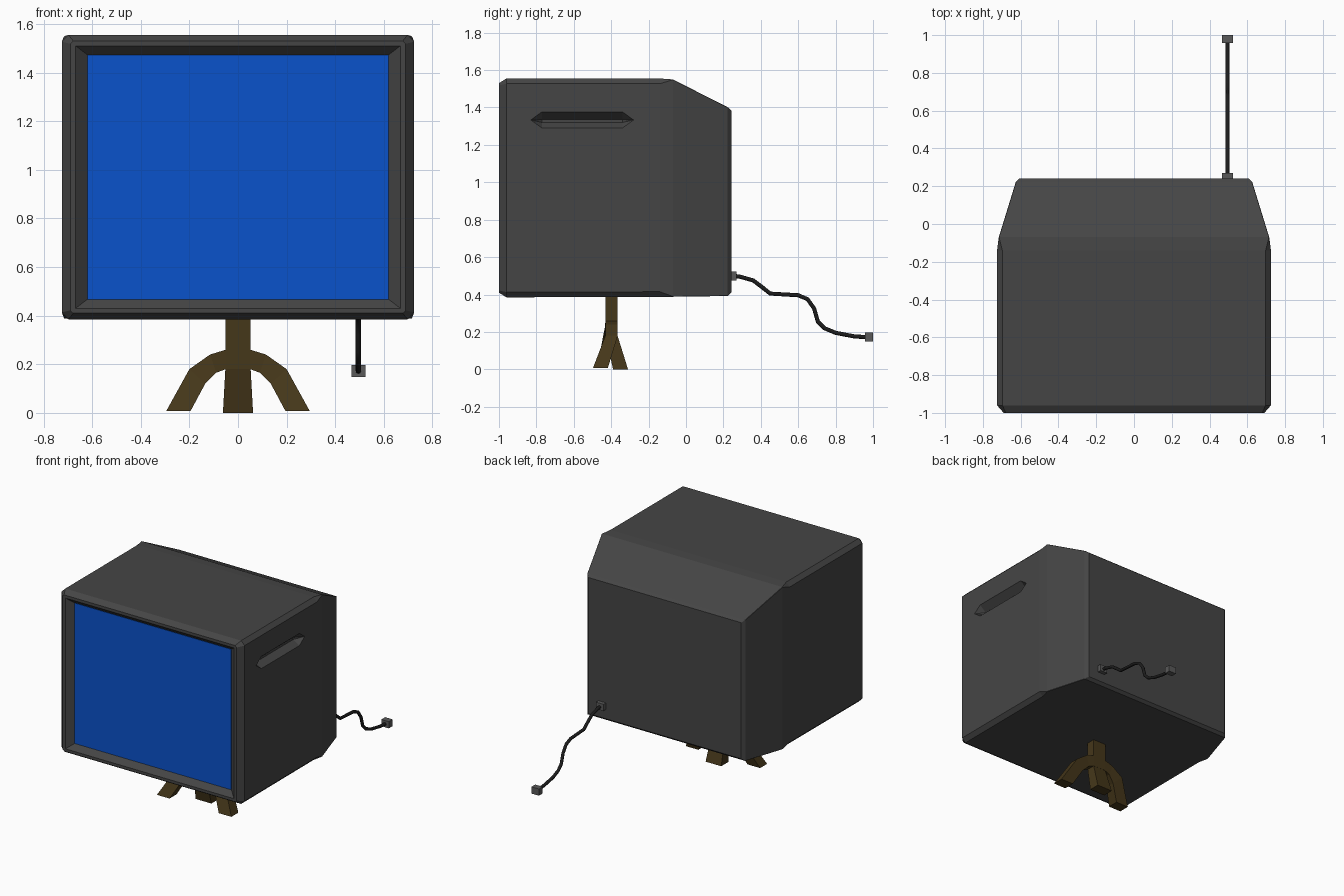
import bpy, bmesh

if "Cube" in bpy.data.objects:
    bpy.data.objects.remove(bpy.data.objects["Cube"])


def material(name, rgb):
    m = bpy.data.materials.new(name)
    m.diffuse_color = (*rgb, 1)
    m.use_nodes = True
    m.node_tree.nodes["Principled BSDF"].inputs["Base Color"].default_value = m.diffuse_color
    return m


DARK = material("dark_plastic", (0.06, 0.06, 0.06))
BLUE = material("screen_blue", (0.003, 0.085, 0.6))
WOOD = material("brown", (0.06, 0.038, 0.01))
BLACK = material("black_rubber", (0.012, 0.012, 0.012))
GREY = material("plug_grey", (0.1, 0.1, 0.1))


def finish(name, bm, mat):
    bmesh.ops.remove_doubles(bm, verts=bm.verts, dist=1e-4)
    bmesh.ops.recalc_face_normals(bm, faces=bm.faces)
    me = bpy.data.meshes.new(name)
    bm.to_mesh(me)
    bm.free()
    ob = bpy.data.objects.new(name, me)
    bpy.context.collection.objects.link(ob)
    if mat:
        me.materials.append(mat)
    return ob


def loft(name, rings, mat):
    bm = bmesh.new()
    loops = [[bm.verts.new(p) for p in r] for r in rings]
    n = len(loops[0])
    for a, b in zip(loops, loops[1:]):
        for i in range(n):
            j = (i + 1) % n
            bm.faces.new((a[i], a[j], b[j], b[i]))
    bm.faces.new(loops[0])
    bm.faces.new(loops[-1])
    return finish(name, bm, mat)


def box(name, x0, x1, y0, y1, z0, z1, mat):
    return loft(name, [[(x0, y0, z), (x1, y0, z), (x1, y1, z), (x0, y1, z)]
                       for z in (z0, z1)], mat)


def cut_rect(y, w, z0, z1, c):
    """Rectangle across the body with its corners cut by c."""
    return [(w, y, z0 + c), (w, y, z1 - c), (w - c, y, z1), (c - w, y, z1),
            (-w, y, z1 - c), (-w, y, z0 + c), (c - w, y, z0), (w - c, y, z0)]


# Monitor body: from the recessed screen, round the bezel, to the tapered back
body = loft("monitor_body", [cut_rect(*r) for r in (
    (-0.96, 0.62, 0.467, 1.473, 0),
    (-1.0, 0.668, 0.43, 1.51, 0),
    (-1.0, 0.69, 0.41, 1.53, 0.012),
    (-0.96, 0.725, 0.385, 1.555, 0.028),
    (-0.14, 0.725, 0.387, 1.555, 0.028),
    (-0.07, 0.716, 0.388, 1.55, 0.002),
    (0.222, 0.626, 0.392, 1.402, 0.002),
    (0.242, 0.605, 0.41, 1.385, 0.002))], DARK)

# Hand grip pressed into the right side
bm = bmesh.new()
for x, y, z in [(0.725, -0.83, 1.333), (0.725, -0.28, 1.333)] + \
        [(0.725, y, z) for y in (-0.77, -0.34) for z in (1.29, 1.377)] + \
        [(0.675, y, z) for y in (-0.77, -0.34) for z in (1.32, 1.335)]:
    bm.verts.new((x, y, z))
    if x > 0.7:
        bm.verts.new((0.76, y, z))
bmesh.ops.convex_hull(bm, input=bm.verts)
grip = finish("grip_cutter", bm, DARK)
grip.hide_render = True
grip.hide_viewport = True
cut = body.modifiers.new("grip", 'BOOLEAN')
cut.object = grip
cut.solver = 'EXACT'

# Screen
box("screen", -0.62, 0.62, -0.963, -0.955, 0.467, 1.473, BLUE)

# Stand post running down into the rear leg
loft("stand_post", [[(-w, y0, z), (w, y0, z), (w, y1, z), (-w, y1, z)]
                    for w, y0, y1, z in ((0.052, -0.43, -0.366, 0.40),
                                         (0.052, -0.43, -0.366, 0.18),
                                         (0.062, -0.39, -0.31, 0.0))], WOOD)

# Arched pair of front legs
half = [((0.05, 0.26), (0.05, 0.18)), ((0.115, 0.24), (0.09, 0.165)),
        ((0.2, 0.18), (0.135, 0.12)), ((0.295, 0.008), (0.195, 0.008))]
pairs = [((-a[0], a[1]), (-b[0], b[1])) for a, b in reversed(half)] + half


def leg_section(a, b):
    def p(q, s):
        lean = max(0, 1 - q[1] / 0.18)
        return (q[0], -0.398 - 0.062 * lean + s * (0.033 + 0.007 * lean), q[1])
    return [p(a, -1), p(a, 1), p(b, 1), p(b, -1)]


loft("front_legs", [leg_section(a, b) for a, b in pairs], WOOD)

# Cable and its two plugs
path = [(0.25, 0.5), (0.29, 0.495), (0.36, 0.475), (0.41, 0.437), (0.45, 0.405),
        (0.6, 0.396), (0.65, 0.375), (0.685, 0.325), (0.705, 0.255),
        (0.74, 0.22), (0.8, 0.195), (0.9, 0.176), (0.965, 0.172)]
cu = bpy.data.curves.new("cable", 'CURVE')
cu.dimensions = '3D'
cu.bevel_depth = 0.011
cu.bevel_resolution = 2
sp = cu.splines.new('POLY')
sp.points.add(len(path) - 1)
for pt, (y, z) in zip(sp.points, path):
    pt.co = (0.495, y, z, 1)
cu.materials.append(BLACK)
bpy.context.collection.objects.link(bpy.data.objects.new("cable", cu))

for name, y0, y1, z in (("wall_plug", 0.957, 1.0, 0.172),
                        ("socket_plug", 0.23, 0.27, 0.5)):
    box(name, 0.466, 0.525, y0, y1, z - 0.024, z + 0.024, GREY)
